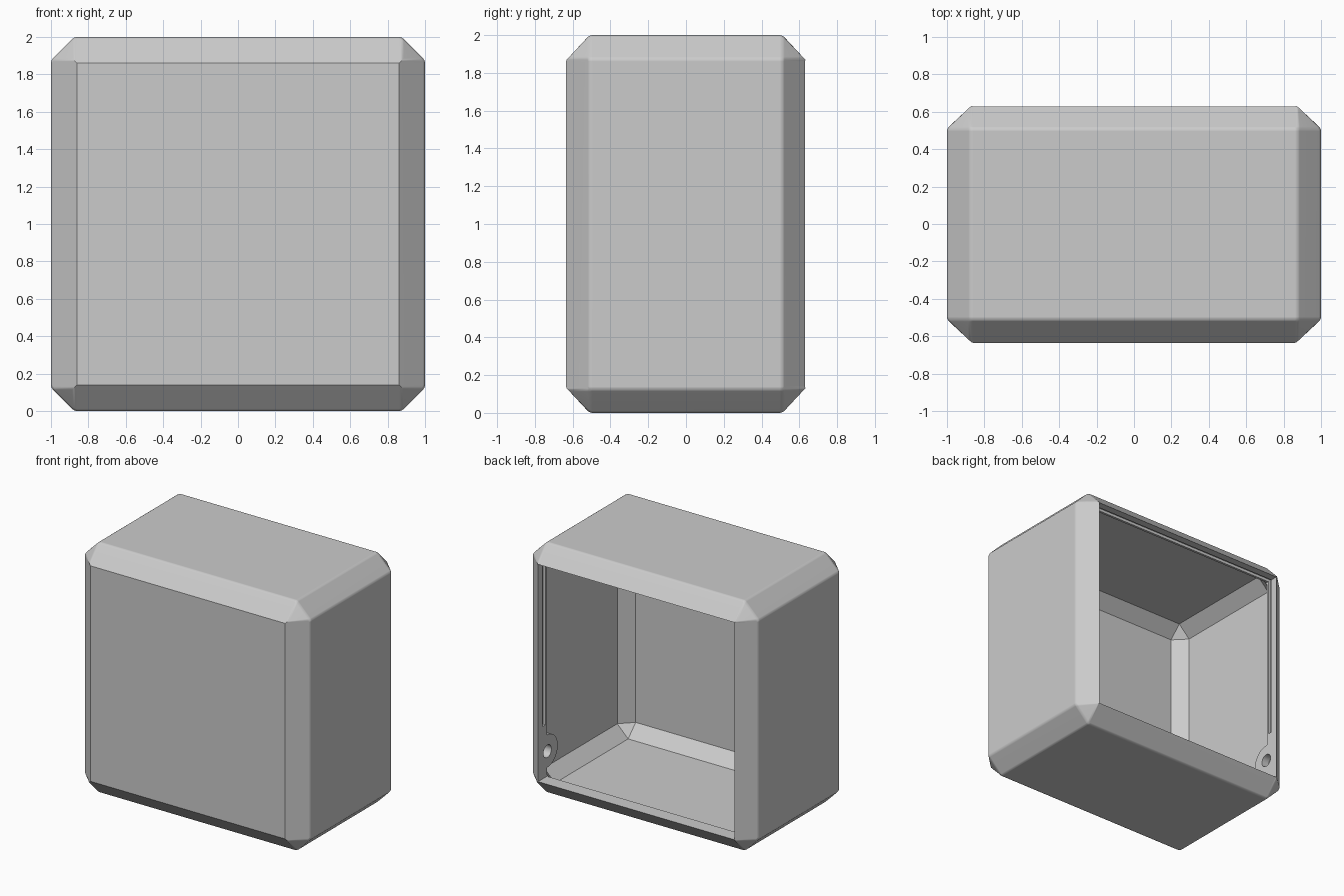
import bpy
import bmesh
import math
from mathutils import Matrix, Vector

if "Cube" in bpy.data.objects:
    bpy.data.objects.remove(bpy.data.objects["Cube"], do_unlink=True)

W, D, H = 1.0, 0.635, 2.0      # half width, half depth, full height
CHAMFER, WALL = 0.125, 0.05
OPEN = 0.868                   # half size of the back opening

grey = bpy.data.materials.new("plain_grey")
grey.use_nodes = True
grey.diffuse_color = (0.6, 0.6, 0.6, 1)
grey.node_tree.nodes["Principled BSDF"].inputs["Base Color"].default_value = (0.6, 0.6, 0.6, 1)


def make(name, bm):
    bmesh.ops.recalc_face_normals(bm, faces=bm.faces)
    mesh = bpy.data.meshes.new(name)
    bm.to_mesh(mesh)
    bm.free()
    mesh.materials.append(grey)
    obj = bpy.data.objects.new(name, mesh)
    bpy.context.collection.objects.link(obj)
    return obj


def box(lo, hi, chamfer=0):
    """Box between two corners, all edges chamfered if asked."""
    lo, hi = Vector(lo), Vector(hi)
    bm = bmesh.new()
    bmesh.ops.create_cube(bm, size=1)
    for v in bm.verts:
        v.co = (lo + hi) / 2 + v.co * (hi - lo)
    if chamfer:
        bmesh.ops.bevel(bm, geom=bm.edges[:], offset=chamfer, segments=1,
                        profile=0.5, affect='EDGES')
    return bm


def rod(x0, x1, y, z, radius):
    """Cylinder lying along x."""
    bm = bmesh.new()
    place = Matrix.Translation(((x0 + x1) / 2, y, z)) @ Matrix.Rotation(math.pi / 2, 4, 'Y')
    bmesh.ops.create_cone(bm, cap_ends=True, segments=40, radius1=radius,
                          radius2=radius, depth=abs(x1 - x0), matrix=place)
    return bm


def cut(target, cutter):
    mod = target.modifiers.new("cut", 'BOOLEAN')
    mod.operation = 'DIFFERENCE'
    mod.solver = 'EXACT'
    mod.object = cutter
    bpy.context.view_layer.objects.active = target
    bpy.ops.object.modifier_apply(modifier=mod.name)
    bpy.data.objects.remove(cutter, do_unlink=True)


# Outer shell, softened on every edge except the front and back outlines
bm = box((-W, -D, 0), (W, D, H), CHAMFER)
soft = [e for e in bm.edges if not all(abs(v.co.y) > D - 0.001 for v in e.verts)]
bmesh.ops.bevel(bm, geom=soft, offset=0.014, segments=3, profile=0.5, affect='EDGES')
housing = make("housing", bm)

# Hollow, leaving round screw bosses on both side walls
inner = CHAMFER - WALL * (2 - math.sqrt(2))
cavity = make("cavity", box((WALL - W, WALL - D, WALL), (W - WALL, 0.53, H - WALL), inner))
BOSS_Y, BOSS_Z = 0.51, 0.33
for side in (-1, 1):
    cut(cavity, make("boss", rod(side * 0.86, side * 1.1, BOSS_Y, BOSS_Z, 0.13)))
cut(housing, cavity)

# Back opening
cut(housing, make("opening", box((-OPEN, 0.36, H / 2 - OPEN), (OPEN, 0.8, H / 2 + OPEN))))

# Screw holes and the panel groove around the sides and top
cut(housing, make("screw_holes", rod(-0.93, 0.93, BOSS_Y, BOSS_Z, 0.05)))
cut(housing, make("panel_groove", box((-0.89, 0.535, 0.55), (0.89, 0.57, 1.89))))

# Shading
bpy.ops.object.select_all(action='DESELECT')
housing.select_set(True)
bpy.context.view_layer.objects.active = housing
bpy.ops.object.shade_smooth_by_angle(angle=math.radians(30))
weighted = housing.modifiers.new("weighted", 'WEIGHTED_NORMAL')
weighted.keep_sharp = True
